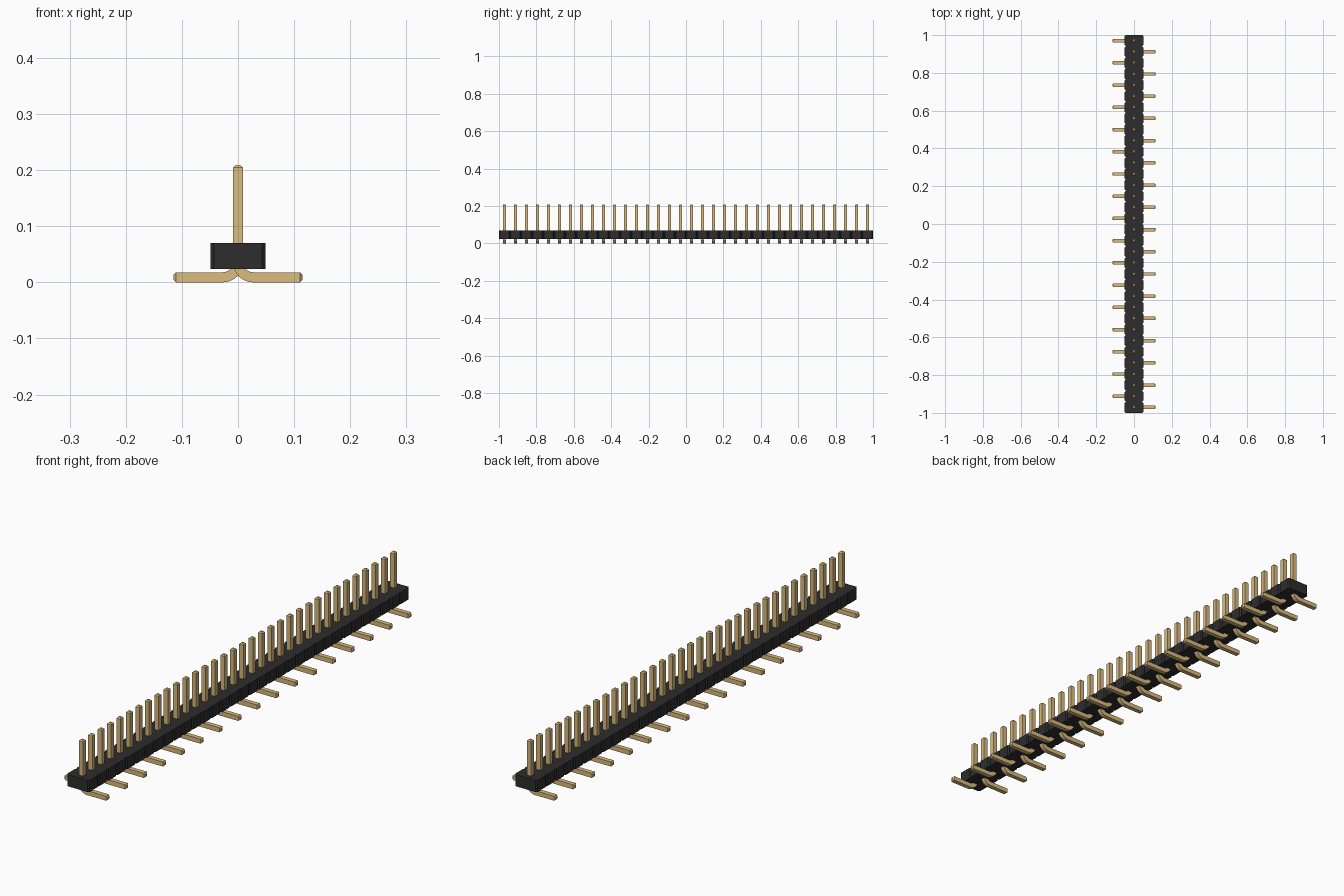
import bpy, bmesh, math
from mathutils import Vector

cube = bpy.data.objects.get("Cube")
if cube:
    bpy.data.objects.remove(cube, do_unlink=True)

PINS = 34
PITCH = 2 / PINS
BODY_HALF, BODY_BOTTOM, BODY_TOP = 0.049, 0.024, 0.07
CHAMFER = PITCH / 10
PIN = 0.018            # pin thickness
PIN_TOP, FOOT_END = 0.209, 0.115
BEND = 0.018           # inner bend radius
TIP = PIN / 4


def material(name, colour):
    mat = bpy.data.materials.new(name)
    mat.use_nodes = True
    mat.diffuse_color = (*colour, 1)
    mat.node_tree.nodes["Principled BSDF"].inputs["Base Color"].default_value = (*colour, 1)
    return mat


def finish(bm, name, mat):
    bmesh.ops.recalc_face_normals(bm, faces=bm.faces)
    mesh = bpy.data.meshes.new(name)
    bm.to_mesh(mesh)
    bm.free()
    mesh.materials.append(mat)
    return mesh


def add(name, mesh):
    obj = bpy.data.objects.new(name, mesh)
    bpy.context.collection.objects.link(obj)
    return obj


black = material("black plastic", (0.026, 0.026, 0.026))
gold = material("gold metal", (0.70, 0.50, 0.21))

# Housing: notched outline with a chamfered cell per pin, extruded upward
side = []
for i in range(PINS):
    y = -1 + i * PITCH
    side += [(BODY_HALF - CHAMFER, y), (BODY_HALF, y + CHAMFER),
             (BODY_HALF, y + PITCH - CHAMFER)]
side.append((BODY_HALF - CHAMFER, 1))
outline = side + [(-x, -y) for x, y in side]
bm = bmesh.new()
base = bm.faces.new([bm.verts.new((x, y, BODY_BOTTOM)) for x, y in outline])
top = bmesh.ops.extrude_face_region(bm, geom=[base])
bmesh.ops.translate(bm, vec=(0, 0, BODY_TOP - BODY_BOTTOM),
                    verts=[v for v in top["geom"] if isinstance(v, bmesh.types.BMVert)])
add("housing", finish(bm, "housing", black))

# Pin: square section swept down the post, round the bend and out along the foot
half = PIN / 2
radius = BEND + half
centre = Vector((radius, 0, half + radius))
path = [(Vector((0, 0, PIN_TOP)), 0, half / 2), (Vector((0, 0, PIN_TOP - TIP)), 0, half)]
STEPS = 8
for s in range(STEPS + 1):
    a = math.pi / 2 * s / STEPS
    path.append((centre - radius * Vector((math.cos(a), 0, math.sin(a))), a, half))
path += [(Vector((FOOT_END - TIP, 0, half)), math.pi / 2, half),
         (Vector((FOOT_END, 0, half)), math.pi / 2, half / 2)]
bm = bmesh.new()
rings = []
for point, a, size in path:
    across = Vector((math.cos(a), 0, math.sin(a))) * size
    depth = Vector((0, size, 0))
    rings.append([bm.verts.new(point + across * u + depth * v)
                  for u, v in ((-1, -1), (1, -1), (1, 1), (-1, 1))])
for r, s in zip(rings, rings[1:]):
    for k in range(4):
        bm.faces.new((r[k], r[(k + 1) % 4], s[(k + 1) % 4], s[k]))
bm.faces.new(rings[0])
bm.faces.new(rings[-1])
pin_mesh = finish(bm, "pin", gold)

# Pins alternate sides along the row, starting with the left at the front
for i in range(PINS):
    pin = add(f"pin_{i + 1}", pin_mesh)
    pin.location.y = -1 + (i + 0.5) * PITCH
    pin.rotation_euler.z = math.pi * (i % 2)

# Smooth only the bend of the shared pin mesh
bpy.ops.object.select_all(action="DESELECT")
pin.select_set(True)
bpy.context.view_layer.objects.active = pin
bpy.ops.object.shade_smooth_by_angle(angle=math.radians(25))
